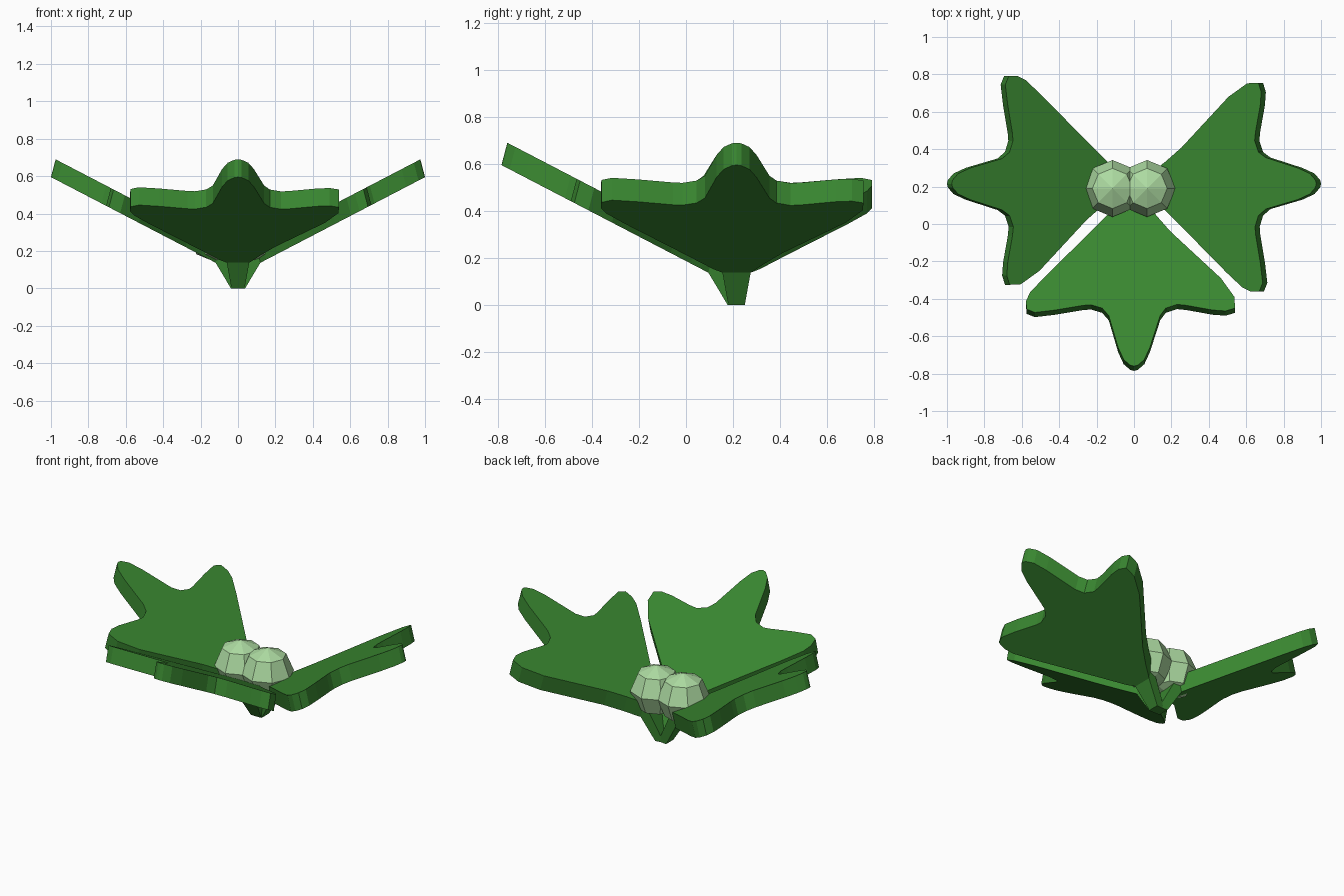
import bpy, bmesh, math
from mathutils import Vector, Matrix

if "Cube" in bpy.data.objects:
    bpy.data.objects.remove(bpy.data.objects["Cube"])


def material(name, rgb):
    m = bpy.data.materials.new(name)
    m.diffuse_color = (*rgb, 1)
    m.use_nodes = True
    m.node_tree.nodes["Principled BSDF"].inputs["Base Color"].default_value = m.diffuse_color
    return m


LEAF = material("leaf green", (0.041, 0.242, 0.030))
BERRY = material("pale green", (0.42, 0.71, 0.36))
CENTRE_Y = 0.215

# Leaf outline: (distance from centre, sideways), from one side of the stem to the other
OUTLINE = [
    (0.12, -0.06), (0.15, -0.10), (0.19, -0.14), (0.26, -0.21), (0.52, -0.475),
    (0.605, -0.555), (0.65, -0.577), (0.695, -0.575), (0.713, -0.53),
    (0.70, -0.42), (0.675, -0.27), (0.672, -0.23), (0.69, -0.17), (0.73, -0.135),
    (0.90, -0.085), (0.965, -0.055), (0.995, -0.02),
    (1.00, 0.0), (0.995, 0.02), (0.965, 0.055), (0.90, 0.085), (0.73, 0.14),
    (0.69, 0.17), (0.67, 0.23), (0.675, 0.28), (0.70, 0.42), (0.705, 0.49),
    (0.69, 0.54), (0.63, 0.537), (0.53, 0.465), (0.28, 0.195),
    (0.195, 0.12), (0.15, 0.085), (0.12, 0.06),
]


def leaf(name, angle):
    """Thick tilted plate pointing to -y, with a stem bent down to the ground."""
    bm = bmesh.new()
    low = [bm.verts.new((v, -u, 0.137 + 0.52 * (u - 0.12))) for u, v in OUTLINE]
    top = [bm.verts.new(p.co + Vector((0, 0.025, 0.095))) for p in low]
    bm.faces.new(low)
    bm.faces.new(top)
    for i in range(len(low) - 1):
        bm.faces.new((low[i], low[i + 1], top[i + 1], top[i]))
    # stem, tapering from the open base of the plate
    base = [low[0], low[-1], top[-1], top[0]]
    foot = [bm.verts.new((x, -u, 0)) for x, u in
            ((-0.035, 0.038), (0.035, 0.038), (0.03, -0.02), (-0.03, -0.02))]
    for i in range(4):
        j = (i + 1) % 4
        bm.faces.new((base[i], base[j], foot[j], foot[i]))
    bm.faces.new(foot)
    bmesh.ops.recalc_face_normals(bm, faces=bm.faces)
    bm.transform(Matrix.Translation((0, CENTRE_Y, 0)) @ Matrix.Rotation(angle, 4, 'Z'))
    mesh = bpy.data.meshes.new(name)
    bm.to_mesh(mesh)
    bm.free()
    mesh.materials.append(LEAF)
    bpy.context.collection.objects.link(bpy.data.objects.new(name, mesh))


leaf("front_leaf", 0)
leaf("right_leaf", math.pi / 2)
leaf("left_leaf", -math.pi / 2)

# Two low-poly berries resting in the middle
for name, x in (("left_berry", -0.115), ("right_berry", 0.07)):
    bpy.ops.mesh.primitive_uv_sphere_add(segments=8, ring_count=4, radius=0.152,
                                         location=(x, 0.19, 0.29))
    berry = bpy.context.object
    berry.name = name
    berry.data.materials.append(BERRY)
